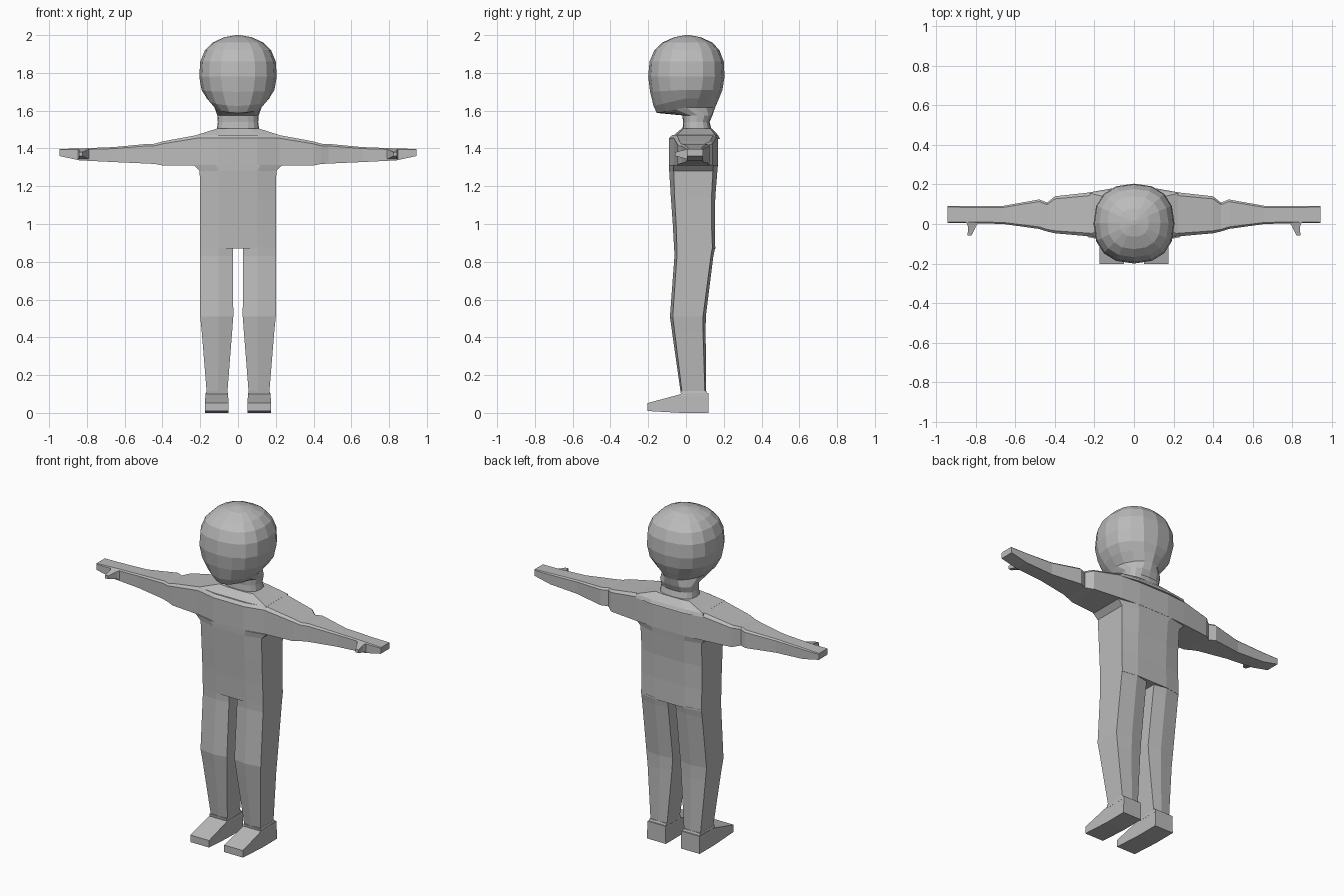
import bpy, bmesh, math

grey = bpy.data.materials.new("plain grey")
grey.diffuse_color = (0.5, 0.5, 0.5, 1)


def loft(name, rings, mirror=False):
    """Skin a list of equal-length point rings into a closed flat-shaded solid."""
    bm = bmesh.new()
    vs = [[bm.verts.new(p) for p in r] for r in rings]
    n = len(vs[0])
    for a, b in zip(vs, vs[1:]):
        for i in range(n):
            j = (i + 1) % n
            bm.faces.new((a[i], a[j], b[j], b[i]))
    bm.faces.new(vs[0])
    bm.faces.new(vs[-1])
    bmesh.ops.recalc_face_normals(bm, faces=bm.faces)
    me = bpy.data.meshes.new(name)
    bm.to_mesh(me)
    bm.free()
    me.materials.append(grey)
    ob = bpy.data.objects.new(name, me)
    bpy.context.collection.objects.link(ob)
    if mirror:
        ob.modifiers.new("mirror", 'MIRROR').use_mirror_merge = False
    return ob


def body_ring(z, hw, yf, yb, bulge):
    """Rounded slab section: flat flanks, front and back swelling to the middle."""
    m = hw * 0.5
    return [(-hw, yf, z), (-m, yf - bulge, z), (m, yf - bulge, z), (hw, yf, z),
            (hw, yb, z), (m, yb + bulge, z), (-m, yb + bulge, z), (-hw, yb, z)]


# torso, widening into the armpits
loft("torso", [body_ring(*r) for r in (
    (0.87, 0.2, -0.048, 0.14, 0.015), (1.0, 0.2, -0.052, 0.135, 0.018),
    (1.14, 0.2, -0.06, 0.135, 0.02), (1.28, 0.203, -0.065, 0.142, 0.024),
    (1.312, 0.235, -0.066, 0.145, 0.024))])


# chest and arms in one span: x, bottom, top, front, back
def arm_ring(x, lo, hi, yf, yb):
    c = (hi - lo) * 0.1
    return [(x, yf, lo), (x, yf, hi - c), (x, yf + c, hi),
            (x, yb - c, hi), (x, yb, hi - c), (x, yb, lo)]


half = [(0.1, 1.31, 1.47, -0.09, 0.17), (0.22, 1.31, 1.47, -0.063, 0.16),
        (0.4, 1.31, 1.437, -0.047, 0.14), (0.44, 1.318, 1.425, -0.038, 0.108),
        (0.48, 1.32, 1.424, -0.025, 0.124), (0.66, 1.328, 1.407, 0.0, 0.092),
        (0.84, 1.337, 1.4, 0.005, 0.09), (0.945, 1.36, 1.397, 0.005, 0.09)]
span = [(-x, *r) for x, *r in reversed(half)] + half
loft("chest_and_arms", [arm_ring(*r) for r in span])

# thumbs: tapered wedges pointing forward
loft("thumb", [[(x0, y, a), (x1, y, a), (x1, y, b), (x0, y, b)] for x0, x1, y, a, b in (
    (0.785, 0.85, 0.01, 1.342, 1.398), (0.8, 0.84, -0.012, 1.348, 1.392),
    (0.822, 0.842, -0.058, 1.36, 1.38))], mirror=True)

# sloping shoulders up to the neck
loft("shoulders", [body_ring(*r) for r in (
    (1.45, 0.225, -0.06, 0.16, 0.02), (1.47, 0.222, -0.05, 0.155, 0.015),
    (1.505, 0.112, -0.015, 0.13, 0.008))])


# legs: outer and inner flanks with a swelling ridge between
def leg_ring(z, xi, xo, yf, yb, b):
    m = xi + (xo - xi) * 0.45
    return [(xi, yf, z), (m, yf - b, z), (xo, yf, z),
            (xo, yb, z), (m, yb + b, z), (xi, yb, z)]


loft("leg", [leg_ring(*r) for r in (
    (0.1, 0.057, 0.165, -0.02, 0.1, 0.007), (0.43, 0.031, 0.192, -0.06, 0.09, 0.014),
    (0.51, 0.025, 0.2, -0.07, 0.09, 0.015), (0.83, 0.026, 0.2, -0.048, 0.132, 0.013),
    (0.88, 0.026, 0.2, -0.048, 0.14, 0.015))], mirror=True)

# feet, tapering to the toe
loft("foot", [[(0.05, y, lo), (0.175, y, lo), (0.175 - d, y, hi), (0.05 + d, y, hi)]
              for y, lo, hi, d in ((0.12, 0.0, 0.105, 0.003), (-0.025, 0.0, 0.1, 0.003),
                                   (-0.203, 0.01, 0.052, 0.0))], mirror=True)
loft("ankle", [[(x0, f, z), (x1, f, z), (x1, b, z), (x0, b, z)] for z, x0, x1, f, b in (
    (0.09, 0.052, 0.173, -0.025, 0.118), (0.116, 0.057, 0.167, -0.03, 0.107))], mirror=True)


# head and neck: z, half width, front, back, squareness, side lift
def head_ring(z, hw, yf, yb, power, lift):
    ring = []
    for i in range(16):
        a = math.tau * i / 16
        c, s = math.cos(a), math.sin(a)
        x = math.copysign(abs(c) ** power, c) * hw
        t = math.copysign(abs(s) ** power, s)
        mid = (yf + yb) / 2
        ring.append((x, mid + t * (yb - yf) / 2, z + lift * (1 - max(0, -s))))
    return ring


loft("head_and_neck", [head_ring(*r) for r in (
    (1.48, 0.115, -0.02, 0.14, 0.75, 0), (1.54, 0.107, -0.015, 0.125, 0.75, 0),
    (1.575, 0.11, -0.02, 0.14, 0.8, 0), (1.588, 0.125, -0.155, 0.155, 1.1, 0.03),
    (1.625, 0.165, -0.172, 0.175, 1.0, 0.04), (1.7, 0.193, -0.19, 0.193, 0.9, 0.01),
    (1.78, 0.205, -0.2, 0.204, 0.85, 0), (1.86, 0.2, -0.193, 0.2, 0.85, 0),
    (1.92, 0.175, -0.168, 0.177, 0.85, 0), (1.96, 0.135, -0.127, 0.14, 0.85, 0),
    (1.988, 0.075, -0.065, 0.08, 0.85, 0), (2.0, 0.012, -0.005, 0.02, 0.85, 0))])
